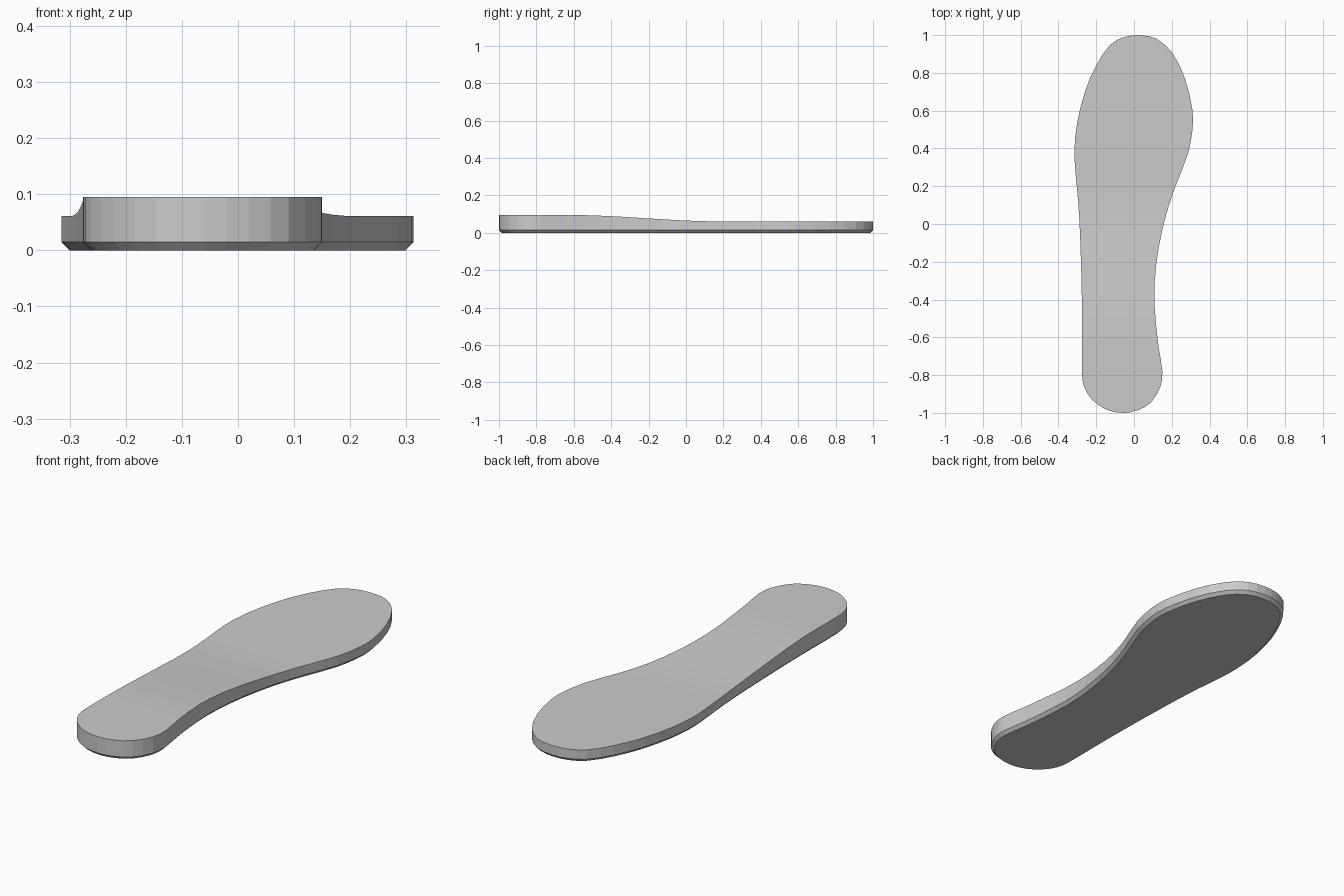
import bpy, bmesh
from mathutils import Vector

if "Cube" in bpy.data.objects:
    bpy.data.objects.remove(bpy.data.objects["Cube"])

# Outline of the sole, clockwise from the toe tip
OUTLINE = [
    (0.03, 1.0), (0.12, 0.98), (0.2, 0.91), (0.27, 0.77), (0.31, 0.6), (0.31, 0.5),
    (0.285, 0.37), (0.22, 0.2), (0.17, 0.05), (0.13, -0.13), (0.11, -0.3), (0.11, -0.45),
    (0.13, -0.65), (0.15, -0.78), (0.14, -0.86), (0.09, -0.945), (0.02, -0.986),
    (-0.06, -1.0), (-0.145, -0.983), (-0.22, -0.932), (-0.263, -0.865), (-0.275, -0.8),
    (-0.275, -0.6), (-0.276, -0.4), (-0.284, -0.1), (-0.294, 0.1), (-0.312, 0.3),
    (-0.315, 0.4), (-0.302, 0.53), (-0.26, 0.7), (-0.2, 0.84), (-0.125, 0.95), (-0.05, 0.99),
]
CHAMFER = 0.015
HEEL_Z, TOE_Z = 0.095, 0.061


def smooth_loop(points):
    """Closed loop with one spline midpoint added between neighbours."""
    p = [Vector(q) for q in points]
    n = len(p)
    out = []
    for i in range(n):
        a, b, c, d = p[i - 1], p[i], p[(i + 1) % n], p[(i + 2) % n]
        la, lb, lc = (b - a).length, (c - b).length, (d - c).length
        tb = (c - a) * lb / (la + lb)
        tc = (d - b) * lb / (lb + lc)
        out += [b, (b + c) / 2 + (tb - tc) / 8]
    return out


def inset_loop(loop, dist):
    out = []
    for i, p in enumerate(loop):
        t = (loop[(i + 1) % len(loop)] - loop[i - 1]).normalized()
        out.append(p + Vector((t.y, -t.x)) * dist)
    return out


def top_height(y):
    t = min(max((y + 0.62) / 0.8, 0), 1)
    return HEEL_Z + (TOE_Z - HEEL_Z) * t * t * (3 - 2 * t)


loop = smooth_loop(OUTLINE)
bm = bmesh.new()

# Chamfered bottom, side wall and top rings
rings = [[bm.verts.new((p.x, p.y, z)) for p in pts]
         for pts, z in ((inset_loop(loop, CHAMFER), 0), (loop, CHAMFER), (loop, HEEL_Z))]
for low, high in zip(rings, rings[1:]):
    for i in range(len(loop)):
        bm.faces.new((low[i - 1], low[i], high[i], high[i - 1]))
bm.faces.new(rings[0])
bm.faces.new(rings[-1])

# Cross cuts so the top can slope from heel to forefoot
for k in range(13):
    y = -0.62 + 0.8 * k / 12
    geom = [f for f in bm.faces if all(v.co.z > HEEL_Z - 1e-5 for v in f.verts)]
    geom += list({e for f in geom for e in f.edges}) + list({v for f in geom for v in f.verts})
    bmesh.ops.bisect_plane(bm, geom=geom, dist=1e-5, plane_co=(0, y, 0), plane_no=(0, 1, 0))
for v in bm.verts:
    if v.co.z > HEEL_Z - 1e-5:
        v.co.z = top_height(v.co.y)

bmesh.ops.recalc_face_normals(bm, faces=bm.faces)
mesh = bpy.data.meshes.new("shoe_sole")
bm.to_mesh(mesh)
bm.free()
sole = bpy.data.objects.new("shoe_sole", mesh)
bpy.context.collection.objects.link(sole)
